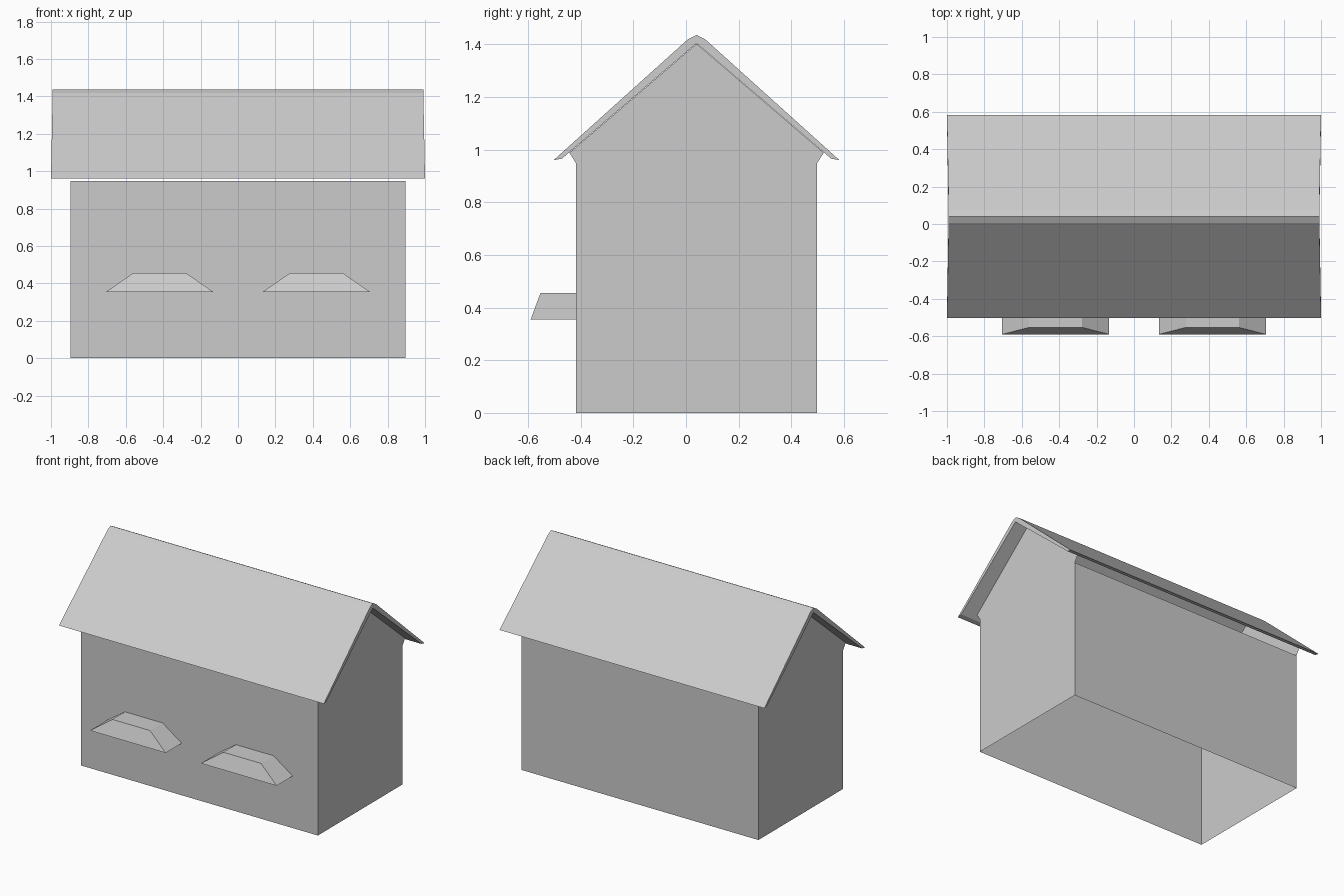
import bpy
import bmesh

cube = bpy.data.objects.get("Cube")
if cube:
    bpy.data.objects.remove(cube, do_unlink=True)

grey = bpy.data.materials.new("light_grey")
grey.use_nodes = True
colour = (0.6, 0.6, 0.6, 1)
grey.diffuse_color = colour
grey.node_tree.nodes["Principled BSDF"].inputs["Base Color"].default_value = colour

RIDGE_Y = 0.04            # the ridge is the mirror line of the house
WALL_X, WALL_HALF, WALL_TOP = 0.895, 0.457, 0.947


def add_object(name, bm):
    mesh = bpy.data.meshes.new(name)
    bm.to_mesh(mesh)
    bm.free()
    mesh.materials.append(grey)
    obj = bpy.data.objects.new(name, mesh)
    bpy.context.collection.objects.link(obj)
    return obj


def sheet(name, points):
    """One flat face."""
    bm = bmesh.new()
    bm.faces.new([bm.verts.new(p) for p in points])
    return add_object(name, bm)


def loft(name, ring_a, ring_b):
    """Closed solid between two matching outlines."""
    bm = bmesh.new()
    a = [bm.verts.new(p) for p in ring_a]
    b = [bm.verts.new(p) for p in ring_b]
    bm.faces.new(a)
    bm.faces.new(b[::-1])
    for i in range(len(a)):
        j = (i + 1) % len(a)
        bm.faces.new((a[j], a[i], b[i], b[j]))
    bmesh.ops.recalc_face_normals(bm, faces=bm.faces)
    return add_object(name, bm)


def mirrored(half):
    """Complete a half outline of (offset from ridge, height) pairs."""
    return half + [(-d, z) for d, z in reversed(half) if d != 0]


# Long walls: thin sheets that stop just below the eaves, no floor
for name, side in (("front_wall", -1), ("back_wall", 1)):
    y = RIDGE_Y + side * WALL_HALF
    xs = (-side * -WALL_X, -side * WALL_X)
    sheet(name, [(xs[0], y, 0), (xs[1], y, 0),
                 (xs[1], y, WALL_TOP), (xs[0], y, WALL_TOP)])

# Gable walls with small flared shoulders under the roof
gable = mirrored([(WALL_HALF, 0), (WALL_HALF, WALL_TOP), (0.483, 0.988), (0, 1.402)])
for name, side in (("left_gable", 1), ("right_gable", -1)):
    sheet(name, [(side * WALL_X, RIDGE_Y + side * d, z) for d, z in gable])

# Roof: folded slab with a softened ridge, ends lean in slightly
outer = mirrored([(0.543, 0.96), (0.034, 1.418), (0, 1.436)])
inner = mirrored([(0.511, 0.966), (0, 1.404)])


def roof_ring(side):
    return [(side * (1 - 0.02 * (z - 0.96)), RIDGE_Y + d, z)
            for d, z in outer + inner[::-1]]


loft("roof", roof_ring(-1), roof_ring(1))

# Window awnings on the front wall
WALL_Y = RIDGE_Y - WALL_HALF
for name, x in (("left_awning", 0.419), ("right_awning", -0.419)):
    rings = []
    for half, front, back, z in ((0.286, -0.59, WALL_Y, 0.355),
                                 (0.142, -0.553, WALL_Y, 0.455)):
        rings.append([(x - half, back, z), (x - half, front, z),
                      (x + half, front, z), (x + half, back, z)])
    loft(name, *rings)
